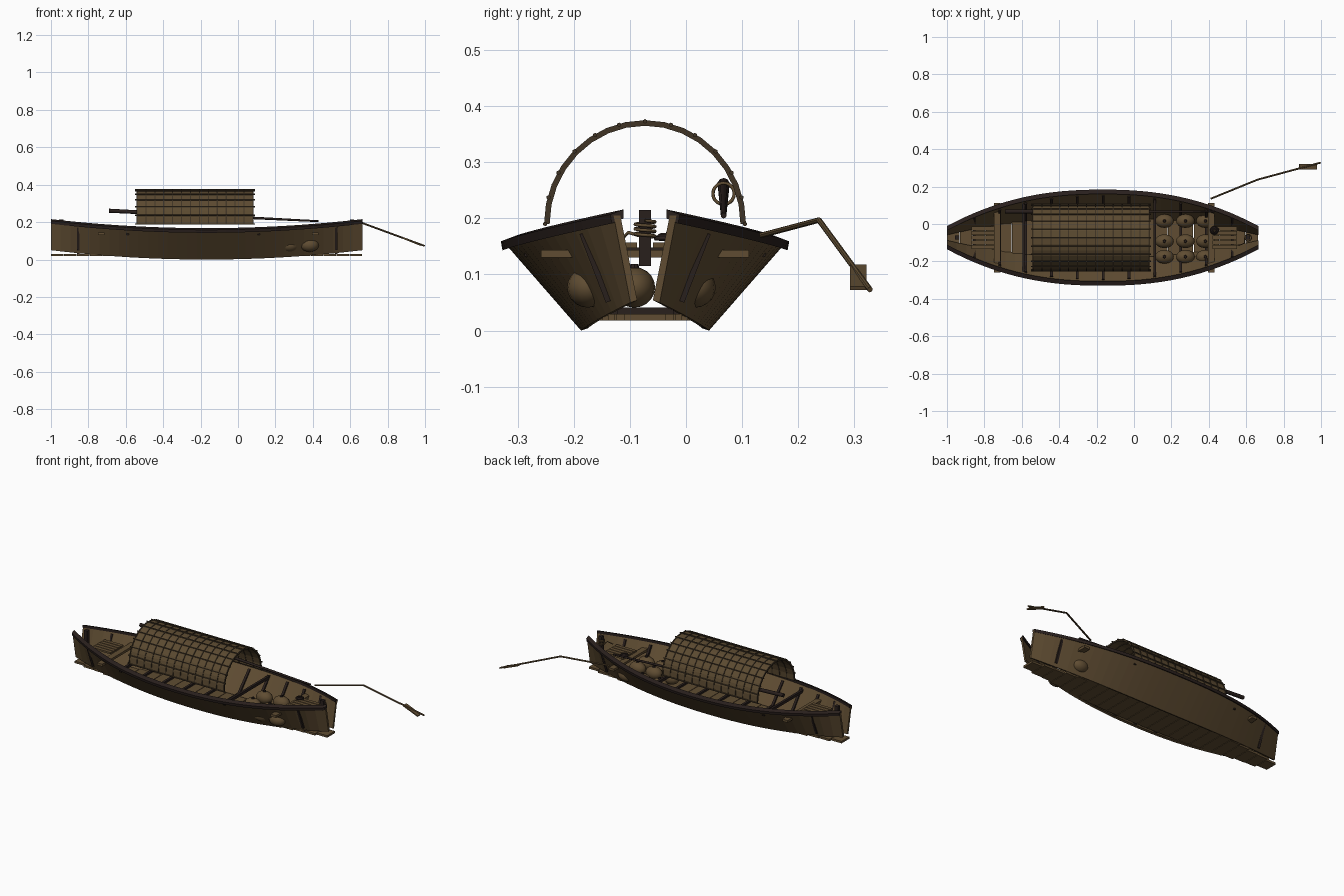
import bpy, bmesh, math
from mathutils import Vector, Matrix

if "Cube" in bpy.data.objects:
    bpy.data.objects.remove(bpy.data.objects["Cube"])

CX, CY, L = -0.1675, -0.073, 0.8325      # hull centre and half length


def mat(name, c):
    m = bpy.data.materials.new(name)
    m.diffuse_color = (*c, 1)
    m.use_nodes = True
    m.node_tree.nodes["Principled BSDF"].inputs["Base Color"].default_value = m.diffuse_color
    return m


WOOD = mat("brown wood", (0.115, 0.073, 0.032))
DARK = mat("dark wood", (0.022, 0.014, 0.012))
REED = mat("woven reed", (0.105, 0.068, 0.030))
BAND = mat("dark reed band", (0.05, 0.034, 0.018))


def finish(name, bm, m, smooth=False):
    bmesh.ops.recalc_face_normals(bm, faces=bm.faces)
    me = bpy.data.meshes.new(name)
    bm.to_mesh(me)
    bm.free()
    me.materials.append(m)
    ob = bpy.data.objects.new(name, me)
    bpy.context.collection.objects.link(ob)
    if smooth:
        for p in me.polygons:
            p.use_smooth = len(p.vertices) == 4
    return ob


def add_box(bm, c, s, rot=None):
    M = Matrix.Translation(c) @ (rot or Matrix()) @ Matrix.Diagonal((*s, 1))
    bmesh.ops.create_cube(bm, size=1, matrix=M)


def add_bar(bm, a, b, w, h):
    """Box beam running from a to b."""
    a, b = Vector(a), Vector(b)
    d = b - a
    add_box(bm, (a + b) / 2, (w, h, d.length), d.to_track_quat('Z', 'Y').to_matrix().to_4x4())


def add_rod(bm, a, b, r1, r2=None, n=8):
    a, b = Vector(a), Vector(b)
    d = b - a
    M = Matrix.Translation((a + b) / 2) @ d.to_track_quat('Z', 'Y').to_matrix().to_4x4()
    bmesh.ops.create_cone(bm, cap_ends=True, segments=n, radius1=r1,
                          radius2=r1 if r2 is None else r2, depth=d.length, matrix=M)


def loft(bm, rings, closed=False):
    vs = [[bm.verts.new(p) for p in r] for r in rings]
    n = len(vs[0])
    for a, b in zip(vs, vs[1:] + vs[:1] if closed else vs[1:]):
        for j in range(n):
            bm.faces.new((a[j], a[(j + 1) % n], b[(j + 1) % n], b[j]))
    if not closed:
        bm.faces.new(vs[0])
        bm.faces.new(vs[-1])


# hull lines: half widths and heights of bottom and top edges at x
def lines(x):
    t = min(1, abs((x - CX) / L))
    k = 1 - t ** 2.3
    return 0.02 + 0.088 * k, 0.05 * t * t, 0.05 + 0.195 * k, 0.157 + 0.048 * t * t


xs = [CX + L * (i / 16 - 1) for i in range(33)]

# hull sides and gunwale rails
for s, side in ((-1, "front"), (1, "back")):
    hull, rail = [], []
    for x in xs:
        bw, bz, tw, tz = lines(x)
        hull.append([(x, CY + s * w, z) for w, z in
                     ((bw - .006, bz + .004), (bw + .006, bz), (tw + .006, tz), (tw - .006, tz))])
        rail.append([(x, CY + s * (tw + a), tz + b) for a, b in
                     ((-.012, -.005), (.009, -.014), (.012, .002), (-.012, .011))])
    bm = bmesh.new()
    loft(bm, hull)
    finish("hull_side_" + side, bm, WOOD)
    bm = bmesh.new()
    loft(bm, rail)
    finish("gunwale_rail_" + side, bm, DARK)

# bottom planks laid crosswise
bm = bmesh.new()
N = 24
for i in range(N):
    x = CX + L * ((2 * i + 1) / N - 1)
    bw = lines(x)[0]
    add_box(bm, (x, CY, 0.024), (2 * L / N - 0.003, 2 * (bw + 0.008 - 0.01 * (bw > .05)), 0.012))
finish("floor_planks", bm, WOOD)

# rib frames
bm = bmesh.new()
for i in range(11):
    x = -0.855 + 0.138 * i
    bw, bz, tw, tz = lines(x)
    off = 0 if i in (0, 10) else 0.011
    for s in (-1, 1):
        add_bar(bm, (x, CY + s * (bw + .012 - off), bz + .018), (x, CY + s * (tw - .008 - off), tz - .016), .014, .016)
    add_box(bm, (x, CY, 0.035), (.014, 2 * bw, .012))
finish("rib_frames", bm, DARK)

# cross beams poking through the sides
bm = bmesh.new()
for x in (-0.73, 0.413):
    add_box(bm, (x, CY, 0.137), (0.035, 0.37, 0.014))
finish("cross_beams", bm, WOOD)
bm = bmesh.new()
for x in (-0.59, 0.11):
    add_box(bm, (x, CY, 0.14), (0.014, 2 * lines(x)[2] - .03, 0.016))
finish("thin_thwarts", bm, DARK)

# slatted decks at the bow and stern
for name, x0, x1, n in (("bow_deck", 0.42, 0.55, 5), ("stern_deck", -0.87, -0.745, 5)):
    bm = bmesh.new()
    for i in range(n):
        add_box(bm, ((x0 + x1) / 2, CY + (i - 2) * 0.025, 0.152), (x1 - x0, 0.021, 0.01))
    finish(name, bm, WOOD)

# mooring posts
bm = bmesh.new()
for x in (-0.945, 0.61):
    add_box(bm, (x, CY, 0.165), (0.022, 0.022, 0.1))
finish("mooring_posts", bm, DARK)


def rope(name, pts, r, m):
    cu = bpy.data.curves.new(name, 'CURVE')
    cu.dimensions = '3D'
    cu.bevel_depth, cu.bevel_resolution, cu.use_fill_caps = r, 1, True
    sp = cu.splines.new('POLY')
    sp.points.add(len(pts) - 1)
    for p, q in zip(sp.points, pts):
        p.co = (*q, 1)
    cu.materials.append(m)
    bpy.context.collection.objects.link(bpy.data.objects.new(name, cu))


# rope wound on the bow post, with a loose tail
pts = [(0.61 + .018 * math.cos(a), CY + .018 * math.sin(a), .196 - .0085 * a / math.tau)
       for a in [math.tau * i / 14 for i in range(50)]]
pts += [(0.59, CY - .03, .175), (0.56, CY - .042, .162)]
rope("mooring_rope", pts, 0.003, WOOD)
rope("rope_coil", [(0.43 + (.022 - .0003 * i) * math.cos(i * .45), -0.035 + (.022 - .0003 * i) * math.sin(i * .45),
                    .162 + .0002 * i) for i in range(50)], 0.004, DARK)

# arched canopy: shell, hoops and lengthwise battens
X0, X1, SZ, RY, RZ = -0.54, 0.08, 0.19, 0.176, 0.181


def arch(x, d, n=16):
    return [(x, CY - (RY + d) * math.cos(math.pi * i / n), SZ + (RZ + d) * math.sin(math.pi * i / n))
            for i in range(n + 1)]


def add_arch(bm, x0, x1, d0, d1):
    loft(bm, [arch(x, d0) + arch(x, d1)[::-1] for x in (x0, x1)])


bm = bmesh.new()
add_arch(bm, X0, X1, -0.004, 0.001)
finish("canopy_shell", bm, REED)
bm = bmesh.new()
for i in range(14):
    x = X0 + (X1 - X0) * i / 13
    add_arch(bm, x - .003, x + .003, -0.006, 0.004)
finish("canopy_hoops", bm, BAND)
bm = bmesh.new()
for i in range(13):
    a = math.pi * i / 12
    y, z = CY - (RY + .002) * math.cos(a), SZ + (RZ + .002) * math.sin(a)
    add_rod(bm, (X0 - .01, y, z), (X1 + .01, y, z), 0.004, n=6)
finish("canopy_battens", bm, BAND)

# stowed pole with its ring
bm = bmesh.new()
add_rod(bm, (-0.69, 0.067, 0.261), (0.43, 0.067, 0.205), 0.011, 0.005, 10)
finish("stowed_pole", bm, DARK, True)
bm = bmesh.new()
ring = []
for i in range(20):
    a = math.tau * i / 20
    ring.append([(-0.35 + .003 * math.sin(b), 0.067 + (.019 + .003 * math.cos(b)) * math.cos(a),
                  0.244 + (.019 + .003 * math.cos(b)) * math.sin(a)) for b in [math.tau * j / 6 for j in range(6)]])
loft(bm, ring, True)
finish("pole_ring", bm, WOOD, True)

# steering oar: bent shaft and blade
P = [Vector(p) for p in ((0.41, 0.135, 0.17), (0.66, 0.237, 0.197), (0.997, 0.328, 0.073))]
bm = bmesh.new()
add_rod(bm, P[0], P[1], 0.005)
add_rod(bm, P[1], P[2], 0.005)
bmesh.ops.create_icosphere(bm, subdivisions=1, radius=0.005, matrix=Matrix.Translation(P[1]))
finish("oar_shaft", bm, WOOD)
bm = bmesh.new()
add_box(bm, (0.93, 0.307, 0.095), (0.103, 0.03, 0.007), Matrix.Rotation(math.radians(22), 4, 'Y'))
finish("oar_blade", bm, WOOD)

# cargo pots with knobs
bm = bmesh.new()
for x in (0.163, 0.275, 0.382):
    for y in (0.016, -0.092, -0.175):
        M = Matrix.Translation((x, y, 0.077)) @ Matrix.Diagonal((0.05, 0.037, 0.036, 1))
        bmesh.ops.create_uvsphere(bm, u_segments=16, v_segments=10, radius=1, matrix=M)
finish("cargo_pots", bm, WOOD, True)
bm = bmesh.new()
for x in (0.163, 0.275, 0.382):
    for y in (0.016, -0.092, -0.175):
        add_rod(bm, (x, y, 0.108), (x, y, 0.119), 0.010, 0.007)
finish("pot_knobs", bm, DARK)
